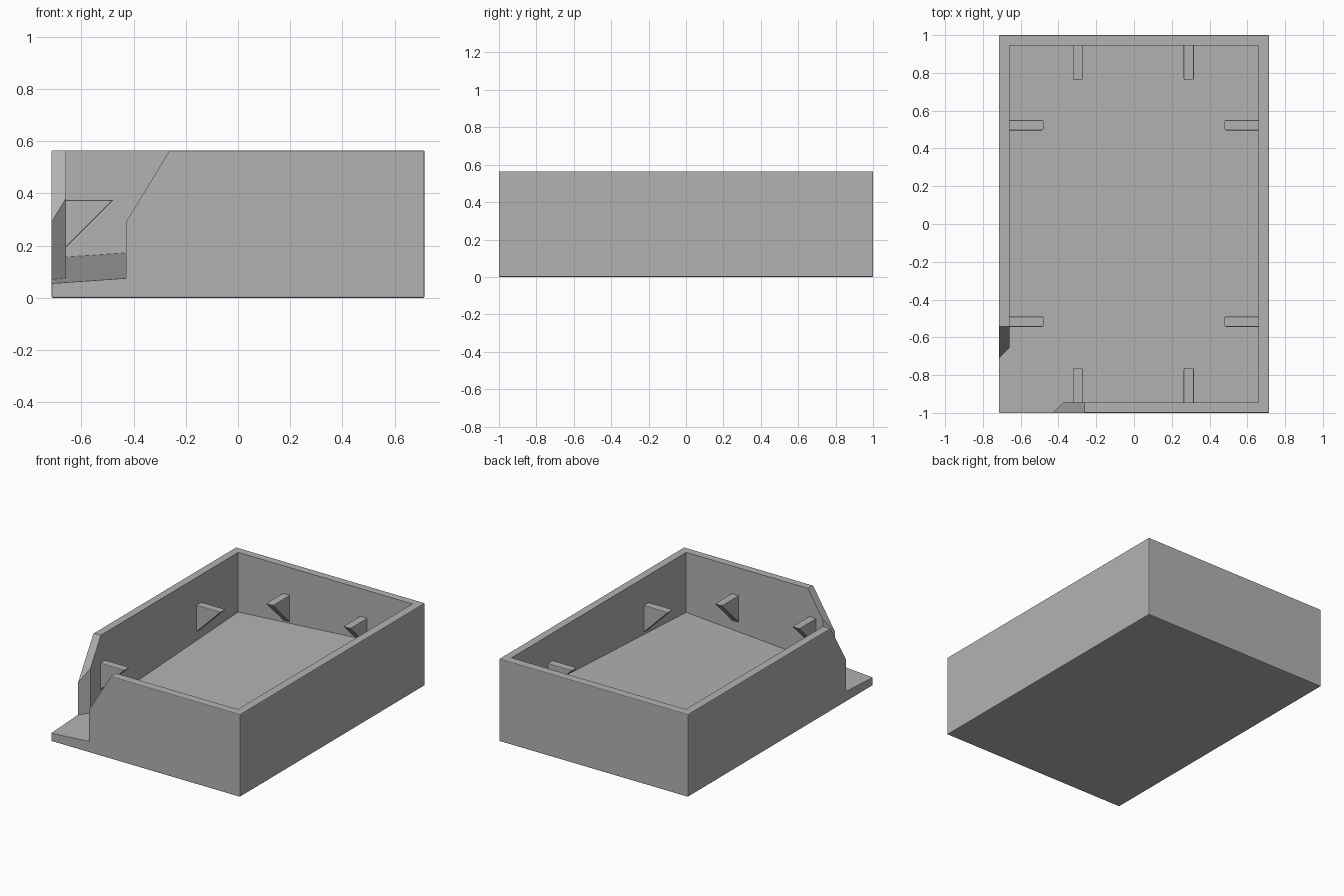
import bpy, bmesh
from mathutils import Vector

if "Cube" in bpy.data.objects:
    bpy.data.objects.remove(bpy.data.objects["Cube"])

W, D, H = 0.715, 1.0, 0.565      # half width, half depth, height
IX, IY = 0.66, 0.945             # inner half sizes

plastic = bpy.data.materials.new("grey_plastic")
plastic.diffuse_color = (0.45, 0.45, 0.45, 1)
plastic.use_nodes = True
plastic.node_tree.nodes["Principled BSDF"].inputs["Base Color"].default_value = plastic.diffuse_color


def floor_z(x, y):
    """Tilted floor that drains to the front left corner."""
    return 0.055 + 0.07 * (x + W) + 0.05 * (y + D)


def prism(name, bottom, top, bevel=0.0):
    """Solid between two matching loops of points."""
    bm = bmesh.new()
    a = [bm.verts.new(p) for p in bottom]
    b = [bm.verts.new(p) for p in top]
    n = len(a)
    bm.faces.new(a[::-1])
    bm.faces.new(b)
    for i in range(n):
        j = (i + 1) % n
        bm.faces.new((a[i], a[j], b[j], b[i]))
    bmesh.ops.recalc_face_normals(bm, faces=bm.faces)
    if bevel:
        bmesh.ops.bevel(bm, geom=bm.edges[:], offset=bevel, segments=2,
                        profile=0.5, affect='EDGES')
    me = bpy.data.meshes.new(name)
    bm.to_mesh(me)
    bm.free()
    me.materials.append(plastic)
    ob = bpy.data.objects.new(name, me)
    bpy.context.collection.objects.link(ob)
    return ob


def cut(target, cutter):
    mod = target.modifiers.new(cutter.name, 'BOOLEAN')
    mod.operation = 'DIFFERENCE'
    mod.solver = 'EXACT'
    mod.object = cutter
    cutter.hide_render = True
    cutter.hide_viewport = True


# Outer block with softly rounded edges
rect = [(-W, -D), (W, -D), (W, D), (-W, D)]
tray = prism("tray", [(x, y, 0) for x, y in rect],
             [(x, y, H) for x, y in rect], 0.005)

# Cavity with sloped floor, opened diagonally through the front left corner
plan = [(-0.515, -1.085), (-0.375, -IY), (IX, -IY), (IX, IY), (-IX, IY),
        (-IX, -0.655), (-0.8, -0.795), (-0.8, -1.085)]
cut(tray, prism("cavity_cutter", [(x, y, floor_z(x, y)) for x, y in plan],
                [(x, y, 1) for x, y in plan]))

# Sloped upper edges of the two walls beside the opening
tri = [(0.0, 0.29), (0.214, 0.64), (-0.1, 0.64), (-0.1, 0.29)]
cut(tray, prism("front_slope_cutter",
                [(-0.43 + u, -1.1, z) for u, z in tri],
                [(-0.43 + u, -0.9, z) for u, z in tri]))
cut(tray, prism("left_slope_cutter",
                [(-0.8, -0.71 + u, z) for u, z in tri],
                [(-0.6, -0.71 + u, z) for u, z in tri]))


# Triangular support brackets on the inner walls
def bracket(name, base, inward):
    inward, base = Vector(inward), Vector(base)
    side = Vector((-inward.y, inward.x, 0)) * 0.027
    pts = [base + inward * u + Vector((0, 0, z))
           for u, z in ((-0.02, 0.375), (0.182, 0.375), (-0.02, 0.173))]
    prism(name, [p - side for p in pts], [p + side for p in pts], 0.004)


for label, s in (("left", -1), ("right", 1)):
    for end, y in (("front", -0.517), ("back", 0.523)):
        bracket(f"{label}_wall_bracket_{end}", (s * IX, y, 0), (-s, 0, 0))
for label, s in (("front", -1), ("back", 1)):
    for end, x in (("left", -0.297), ("right", 0.29)):
        bracket(f"{label}_wall_bracket_{end}", (x, s * IY, 0), (0, -s, 0))
